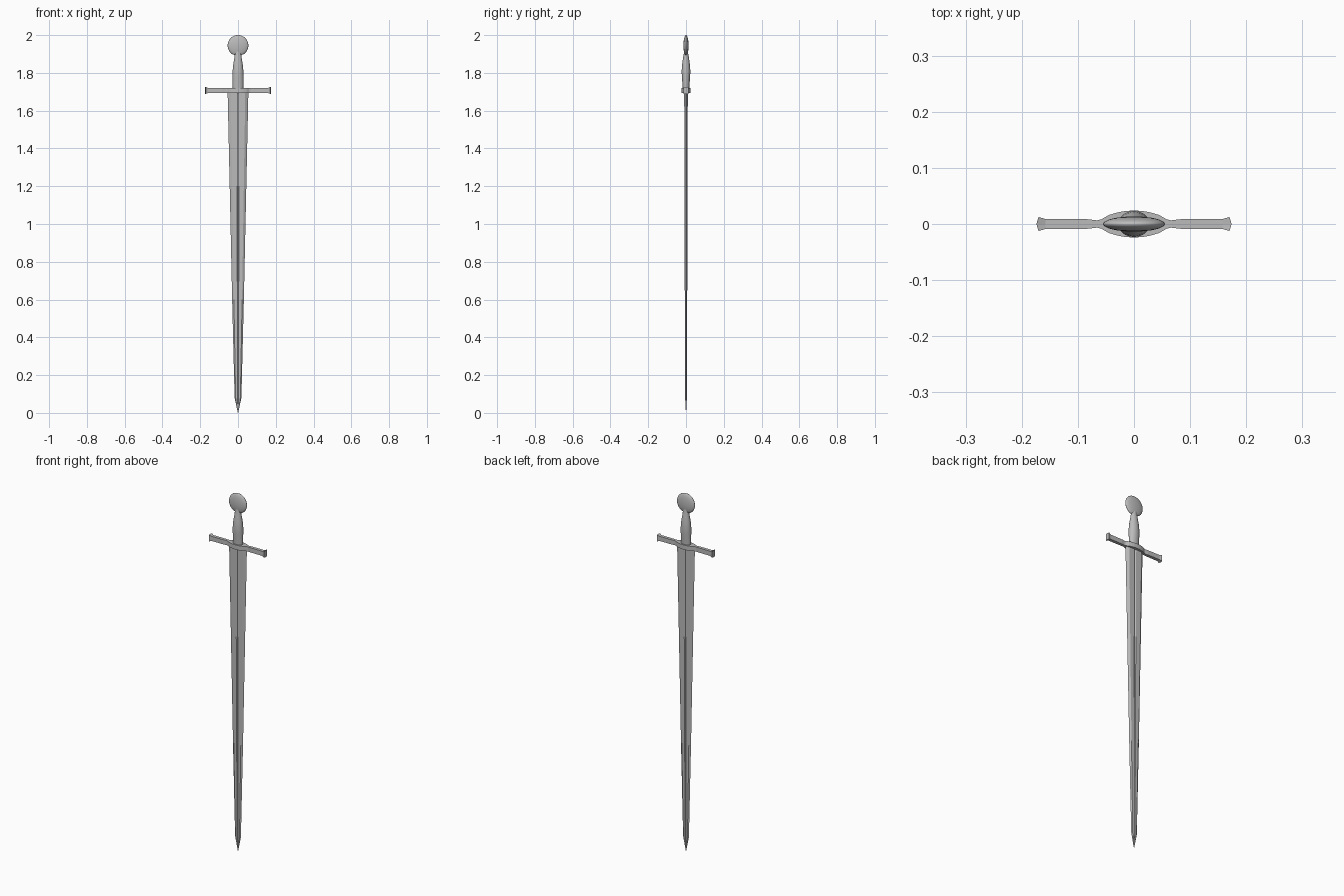
import bpy, math

if "Cube" in bpy.data.objects:
    bpy.data.objects.remove(bpy.data.objects["Cube"])

steel = bpy.data.materials.new("dull_steel")
steel.diffuse_color = (0.5, 0.5, 0.5, 1)
steel.use_nodes = True
steel.node_tree.nodes["Principled BSDF"].inputs["Base Color"].default_value = steel.diffuse_color


def loft(name, rings, smooth=None):
    """Skin equal-length closed rings and cap both ends."""
    n = len(rings[0])
    verts = [v for r in rings for v in r]
    faces = [(k * n + i, k * n + (i + 1) % n, (k + 1) * n + (i + 1) % n, (k + 1) * n + i)
             for k in range(len(rings) - 1) for i in range(n)]
    faces += [tuple(range(n)), tuple(range(len(verts) - n, len(verts)))]
    me = bpy.data.meshes.new(name)
    me.from_pydata(verts, [], faces)
    me.materials.append(steel)
    ob = bpy.data.objects.new(name, me)
    bpy.context.collection.objects.link(ob)
    bpy.ops.object.select_all(action='DESELECT')
    ob.select_set(True)
    bpy.context.view_layer.objects.active = ob
    bpy.ops.object.mode_set(mode='EDIT')
    bpy.ops.mesh.select_all(action='SELECT')
    bpy.ops.mesh.normals_make_consistent(inside=False)
    bpy.ops.object.mode_set(mode='OBJECT')
    if smooth:
        bpy.ops.object.shade_smooth_by_angle(angle=math.radians(smooth))
    return ob


def oval(rx, ry, n=32):
    return [(rx * math.cos(2 * math.pi * i / n), ry * math.sin(2 * math.pi * i / n)) for i in range(n)]


# Blade: bevelled edges, narrow central groove, tapering to a point
def blade_ring(z, w, t):
    half = [(w, 0), (w * 0.7, t), (w * 0.12, t), (0, t * 0.55), (-w * 0.12, t), (-w * 0.7, t)]
    return [(x, y, z) for x, y in half + [(-x, -y) for x, y in half]]


loft("blade", [blade_ring(*s) for s in (
    (0.0, 0.001, 0.0005), (0.08, 0.018, 0.0048),
    (0.6, 0.031, 0.0065), (1.2, 0.044, 0.008), (1.70, 0.055, 0.0095))])

# Crossguard: oval centre block, straight arms, flared pointed ends
right = [(0.0, 0.024, 0.013), (0.015, 0.0233, 0.013), (0.03, 0.0205, 0.013),
         (0.045, 0.016, 0.013), (0.058, 0.0085, 0.013), (0.066, 0.0065, 0.013),
         (0.083, 0.0085, 0.013), (0.158, 0.009, 0.013), (0.17, 0.0125, 0.018)]
stations = [(-x, y, h) for x, y, h in right[:0:-1]] + right
rings = []
for x, y, h in stations:
    tip = math.copysign(0.004, x) if abs(x) > 0.165 else 0
    rings.append([(x, -y, 1.707 - h), (x + tip, 0, 1.707 - h), (x, y, 1.707 - h),
                  (x, y, 1.707 + h), (x + tip, 0, 1.707 + h), (x, -y, 1.707 + h)])
loft("crossguard", rings)

# Grip: oval section swelling in the middle
loft("grip", [[(x, y, z) for x, y in oval(rx, ry)] for z, rx, ry in (
    (1.70, 0.027, 0.017), (1.74, 0.0285, 0.0185), (1.78, 0.029, 0.022), (1.81, 0.0285, 0.023),
    (1.84, 0.026, 0.021), (1.875, 0.020, 0.0165), (1.90, 0.0165, 0.012), (1.915, 0.017, 0.011))], 40)

# Pommel: flattened round lens facing front and back
R, T, CZ, STEPS = 0.055, 0.0135, 1.945, 16
rings = []
for k in range(STEPS + 1):
    a = math.pi * (k + 0.05) / (STEPS + 0.1) - math.pi / 2
    r = R * math.cos(a)
    rings.append([(x, T * math.sin(a), max(CZ + z, 1.896)) for x, z in oval(r, r, 48)])
loft("pommel", rings, 60)
